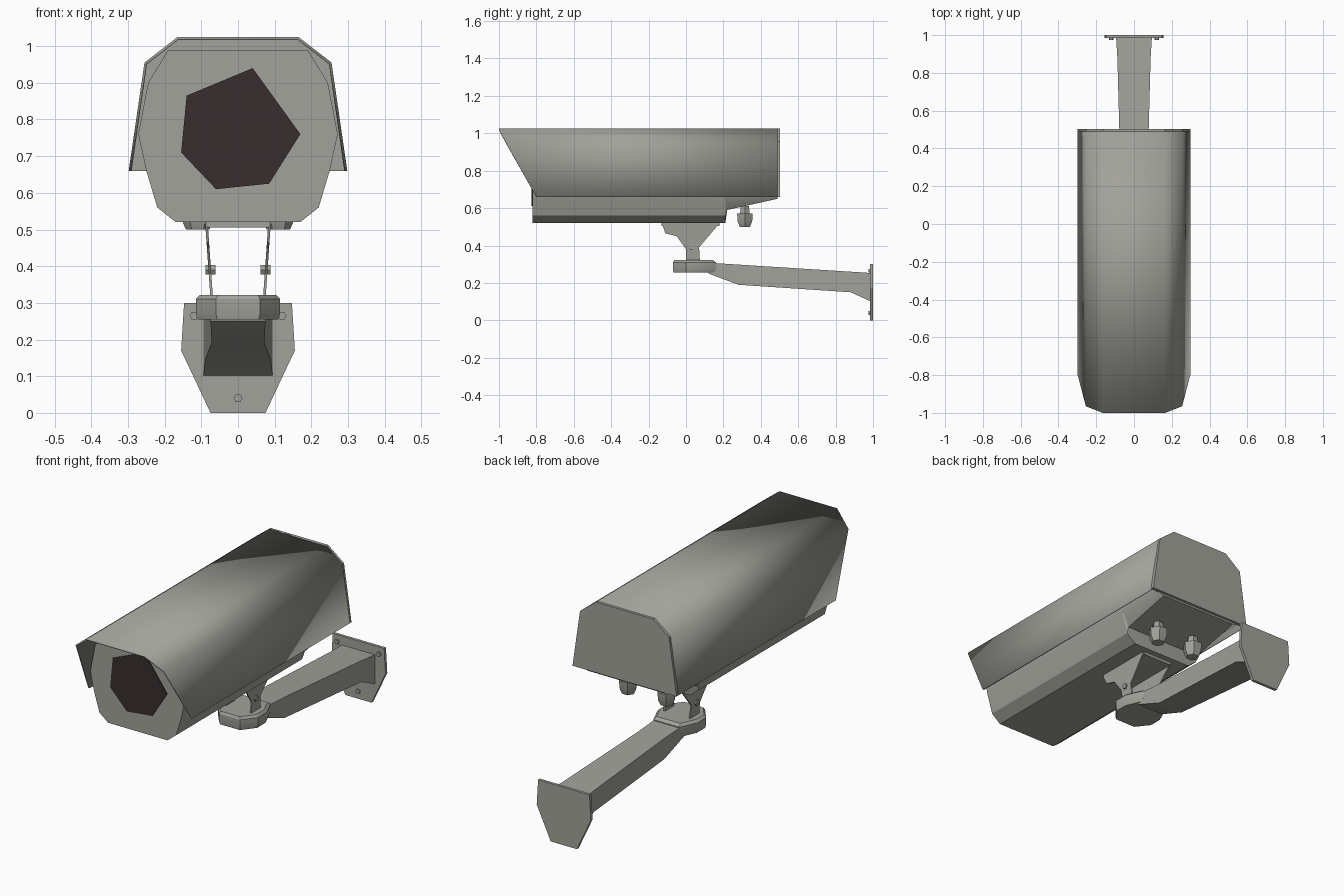
import bpy, bmesh, math

cube = bpy.data.objects.get("Cube")
if cube:
    bpy.data.objects.remove(cube, do_unlink=True)


def material(name, color):
    m = bpy.data.materials.new(name)
    m.use_nodes = True
    m.diffuse_color = color
    m.node_tree.nodes["Principled BSDF"].inputs["Base Color"].default_value = color
    return m


GREY = material("warm grey metal", (0.36, 0.36, 0.325, 1))
DARK = material("dark glass", (0.04, 0.027, 0.029, 1))


def finish(name, bm, mat=GREY, thickness=0, smooth=25):
    bmesh.ops.recalc_face_normals(bm, faces=bm.faces)
    mesh = bpy.data.meshes.new(name)
    bm.to_mesh(mesh)
    bm.free()
    mesh.materials.append(mat)
    ob = bpy.data.objects.new(name, mesh)
    bpy.context.collection.objects.link(ob)
    if thickness:
        mod = ob.modifiers.new("thickness", 'SOLIDIFY')
        mod.thickness = thickness
        mod.offset = -1
    bpy.ops.object.select_all(action='DESELECT')
    ob.select_set(True)
    bpy.context.view_layer.objects.active = ob
    bpy.ops.object.shade_smooth_by_angle(angle=math.radians(smooth))
    return ob


def loft(name, rings, closed=True, **kw):
    """Skin a run of equal-sized rings; closed rings also get end caps."""
    bm = bmesh.new()
    rows = [[bm.verts.new(p) for p in ring] for ring in rings]
    n = len(rows[0])
    for a, b in zip(rows, rows[1:]):
        for i in range(n if closed else n - 1):
            j = (i + 1) % n
            bm.faces.new((a[i], a[j], b[j], b[i]))
    if closed:
        bm.faces.new(rows[0])
        bm.faces.new(rows[-1])
    return finish(name, bm, **kw)


def mirrored(half):
    return half + [(-x, z) for x, z in reversed(half)]


def along_y(profile, y):
    return [(x, y, z) for x, z in profile]


# Housing body, with the rear underside cut up to a sloping panel
body = mirrored([(0.17, 0.52), (0.22, 0.56), (0.25, 0.66),
                 (0.272, 0.76), (0.245, 0.9), (0.19, 0.99)])


def raised(y, floor):
    return [(x, y, max(z, floor)) for x, z in body]


loft("housing", [along_y(body, -0.82), along_y(body, 0.21),
                 raised(0.22, 0.59), raised(0.49, 0.65)])

# Front window
window = [(-0.14, 0.865), (0.04, 0.94), (0.17, 0.76),
          (0.085, 0.625), (-0.06, 0.61), (-0.155, 0.71)]
loft("front_window", [along_y(window, -0.825), along_y(window, -0.819)], mat=DARK)

# Sunshield sheet with a raked front edge
hood = mirrored([(0.298, 0.66), (0.255, 0.955), (0.165, 1.025)])
rake = {0.66: -0.8, 0.955: -0.965, 1.025: -1.0}
loft("sunshield", [[(x, rake[z], z) for x, z in hood], along_y(hood, 0.49)],
     closed=False, thickness=0.008, smooth=20)

# Rear cover plate
loft("rear_cover", [along_y(hood, 0.485), along_y(hood, 0.503)])

# Cable glands under the rear panel
for side, label in ((1, "left"), (-1, "right")):
    rings = []
    for z, r in ((0.61, 0.025), (0.57, 0.03), (0.57, 0.048), (0.53, 0.045), (0.5, 0.032)):
        rings.append([(side * 0.11 + r * math.cos(a), 0.315 + r * math.sin(a), z)
                      for a in (k * math.tau / 6 for k in range(6))])
    loft(label + "_cable_gland", rings)

# Swivel bracket: mounting plate, two cheeks and their bolts
plate = [(-0.085, -0.13), (0.085, -0.13), (0.085, 0.18), (-0.085, 0.18)]
loft("mounting_plate", [[(x, y, z) for x, y in plate] for z in (0.505, 0.525)])
cheek = [(-0.13, 0.52), (0.18, 0.52), (0.07, 0.39), (0.075, 0.31),
         (0, 0.31), (0, 0.38), (-0.05, 0.45), (-0.11, 0.465)]
for side, label in ((1, "left"), (-1, "right")):
    def at(offset):
        return [(side * (0.068 + (z - 0.31) * 0.07 + offset), y, z) for y, z in cheek]
    loft(label + "_cheek", [at(0), at(0.007)])
    bolt = [(0.03 + 0.015 * math.cos(k * math.tau / 6),
             0.39 + 0.015 * math.sin(k * math.tau / 6)) for k in range(6)]
    loft(label + "_bolt", [[(side * x, y, z) for y, z in bolt] for x in (0.062, 0.088)])

# Pivot head
head = [(0.06, -0.07), (0.115, 0), (0.115, 0.07), (0.075, 0.16)]
head = mirrored(head)
loft("pivot_head", [[(x * s, y * s, z) for x, y in head]
                    for z, s in ((0.255, 0.95), (0.27, 1), (0.31, 1), (0.322, 0.9))])

# Wall arm: box section flaring into the wall plate
arm = [(0.12, 0.075, 0.25, 0.308), (0.28, 0.072, 0.19, 0.298),
       (0.88, 0.088, 0.15, 0.26), (0.99, 0.095, 0.1, 0.253)]
loft("wall_arm", [[(-w, y, lo), (w, y, lo), (w, y, hi), (-w, y, hi)]
                  for y, w, lo, hi in arm])

# Wall plate and its screws
wall = mirrored([(0.075, 0), (0.155, 0.17), (0.147, 0.3)])
loft("wall_plate", [along_y(wall, 0.985), along_y(wall, 1.0)])
for x, z in ((0.12, 0.265), (-0.12, 0.265), (0, 0.04)):
    screw = [(x + 0.012 * math.cos(k * math.tau / 6),
              z + 0.012 * math.sin(k * math.tau / 6)) for k in range(6)]
    loft("wall_screw", [along_y(screw, 0.975), along_y(screw, 0.99)])
